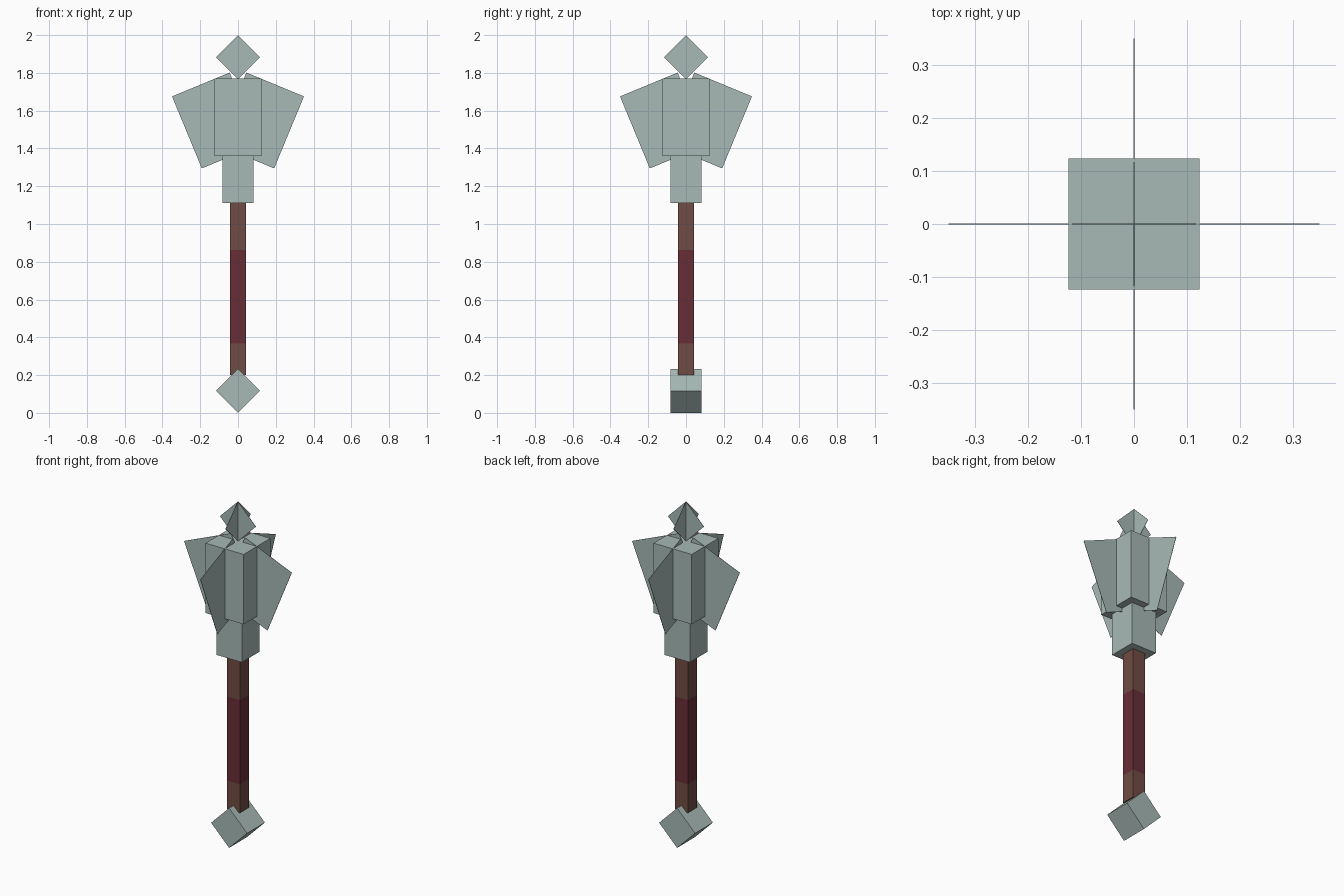
import bpy, bmesh
from math import radians
from mathutils import Matrix

if "Cube" in bpy.data.objects:
    bpy.data.objects.remove(bpy.data.objects["Cube"])

U = 2 / 97            # base module
THIN = 0.002          # sheet thickness


def material(name, rgb):
    m = bpy.data.materials.new(name)
    m.diffuse_color = (*rgb, 1)
    m.use_nodes = True
    m.node_tree.nodes["Principled BSDF"].inputs["Base Color"].default_value = m.diffuse_color
    return m


steel = material("pale_steel", (0.39, 0.49, 0.465))
wood = material("brown_wood", (0.165, 0.072, 0.058))
leather = material("dark_red_leather", (0.14, 0.027, 0.04))


def box(name, size, centre, mat, tilt=0, turn=0):
    """Box tilted about y, moved into place, then turned about the z axis."""
    bm = bmesh.new()
    bmesh.ops.create_cube(bm, size=1)
    bm.transform(Matrix.Rotation(radians(turn), 4, 'Z')
                 @ Matrix.Translation(centre)
                 @ Matrix.Rotation(radians(tilt), 4, 'Y')
                 @ Matrix.Diagonal((*size, 1)))
    me = bpy.data.meshes.new(name)
    bm.to_mesh(me)
    bm.free()
    me.materials.append(mat)
    ob = bpy.data.objects.new(name, me)
    bpy.context.collection.objects.link(ob)
    return ob


def column(name, width, z0, z1, mat):
    box(name, (width, width, z1 - z0), (0, 0, (z0 + z1) / 2), mat)


# Pommel: cube standing on its edge
half_diag = 4 * U * 2 ** 0.5
box("pommel", (8 * U,) * 3, (0, 0, half_diag), steel, tilt=45)

# Handle: wood, leather grip, wood
column("lower_handle", 4 * U, 0.20, 0.368, wood)
column("grip", 4 * U, 0.368, 0.862, leather)
column("upper_handle", 4 * U, 0.862, 1.11, wood)

# Head: collar and core block
column("collar", 8 * U, 1.11, 1.36, steel)
column("head_core", 12 * U, 1.36, 1.77, steel)

# Four flanges, thin sheets leaning outward
for i in range(4):
    box(f"flange_{i + 1}", (16 * U, THIN, 20 * U), (0.118, 0, 1.548),
        steel, tilt=22.5, turn=90 * i)

# Crown: two crossed diamond sheets
for i in range(2):
    box(f"crown_{i + 1}", (8 * U, THIN, 8 * U), (0, 0, 2 - half_diag),
        steel, tilt=45, turn=90 * i)
